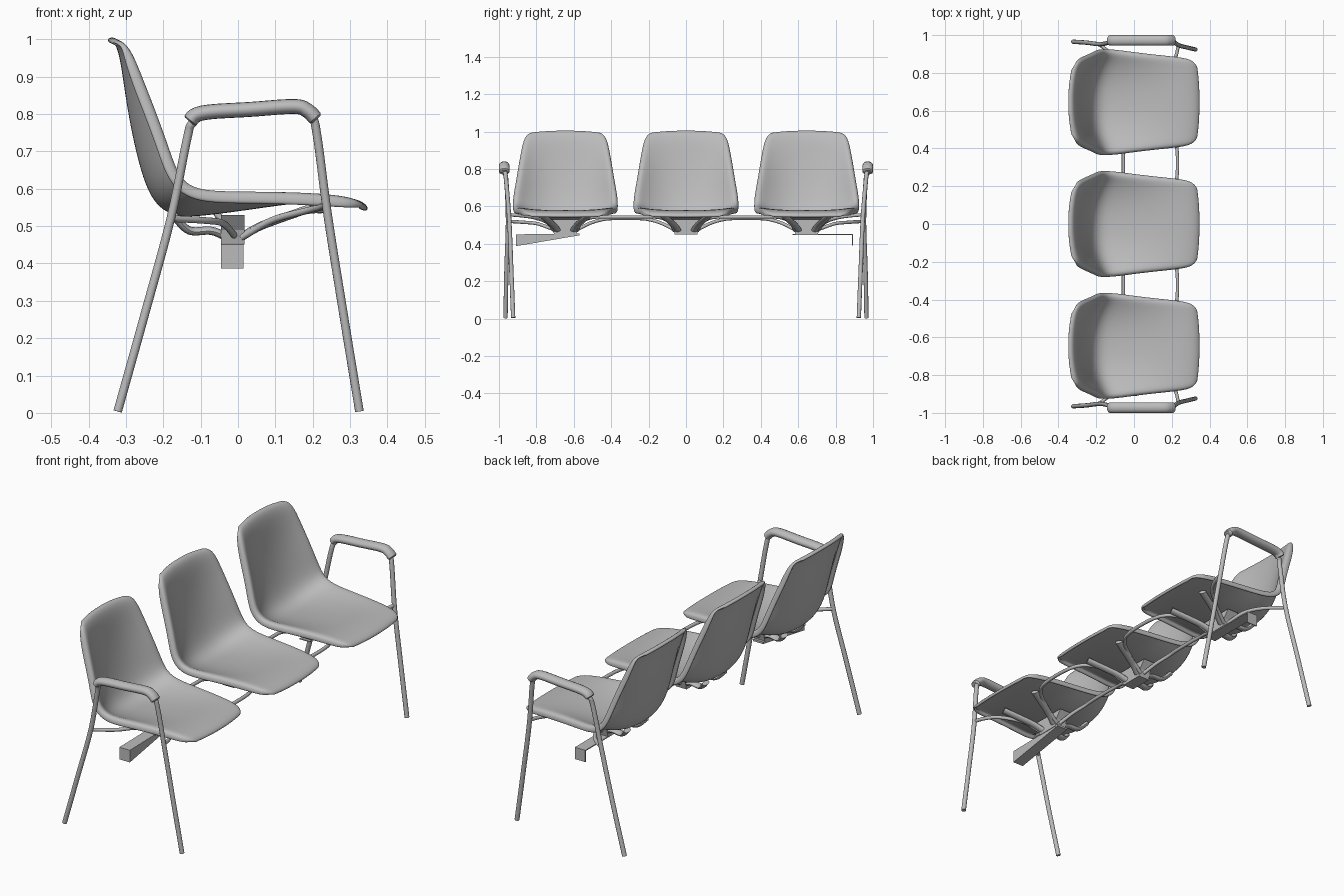
import bpy, bmesh, math
from mathutils import Vector

if "Cube" in bpy.data.objects:
    bpy.data.objects.remove(bpy.data.objects["Cube"])

grey = bpy.data.materials.new("plain grey")
grey.diffuse_color = (0.5, 0.5, 0.5, 1)
grey.use_nodes = True
grey.node_tree.nodes["Principled BSDF"].inputs["Base Color"].default_value = grey.diffuse_color


def finish(ob, angle=40):
    ob.data.materials.clear()
    ob.data.materials.append(grey)
    bpy.ops.object.select_all(action='DESELECT')
    ob.select_set(True)
    bpy.context.view_layer.objects.active = ob
    bpy.ops.object.shade_smooth_by_angle(angle=math.radians(angle))
    return ob


def mesh_object(name, verts, faces):
    me = bpy.data.meshes.new(name)
    me.from_pydata(verts, [], faces)
    ob = bpy.data.objects.new(name, me)
    bpy.context.collection.objects.link(ob)
    return ob


def smooth_path(pts, n=6):
    """Catmull-Rom points through the given path."""
    p = [Vector(q) for q in pts]
    p = [2 * p[0] - p[1]] + p + [2 * p[-1] - p[-2]]
    out = []
    for i in range(1, len(p) - 2):
        a, b, c, d = p[i - 1:i + 3]
        for k in range(n):
            t = k / n
            out.append(0.5 * (2 * b + (c - a) * t + (2 * a - 5 * b + 4 * c - d) * t ** 2
                              + (3 * b - a - 3 * c + d) * t ** 3))
    return out + [p[-2]]


def tube(name, pts, r, wide=None, sides=12, round_ends=False):
    """Sweep a circle, or an ellipse of half width wide, along a path."""
    path = smooth_path(pts)
    wide = wide or r
    n = len(path)
    verts, faces = [], []
    for i, p in enumerate(path):
        t = (path[min(i + 1, n - 1)] - path[max(i - 1, 0)]).normalized()
        ref = Vector((0, 1, 0)) if abs(t.y) < 0.8 else Vector((0, 0, 1))
        if i == 0:
            side = (ref - t * ref.dot(t)).normalized()
        else:
            side = (side - t * side.dot(t)).normalized()
        up = t.cross(side)
        s = 0.75 if round_ends and i in (0, n - 1) else 1
        for k in range(sides):
            a = 2 * math.pi * k / sides
            verts.append(p + side * math.cos(a) * wide * s + up * math.sin(a) * r * s)
    for i in range(n - 1):
        for k in range(sides):
            k2 = (k + 1) % sides
            faces.append((i * sides + k, i * sides + k2, (i + 1) * sides + k2, (i + 1) * sides + k))
    faces += [tuple(range(sides))[::-1], tuple(range((n - 1) * sides, n * sides))]
    return finish(mesh_object(name, verts, faces))


def prism(name, x0, x1, outline):
    """Extrude a (y, z) outline along x."""
    n = len(outline)
    verts = [(x, y, z) for x in (x0, x1) for y, z in outline]
    faces = [tuple(range(n))[::-1], tuple(range(n, 2 * n))]
    faces += [(k, (k + 1) % n, n + (k + 1) % n, n + k) for k in range(n)]
    ob = mesh_object(name, verts, faces)
    bm = bmesh.new()
    bm.from_mesh(ob.data)
    bmesh.ops.recalc_face_normals(bm, faces=bm.faces)
    bm.to_mesh(ob.data)
    bm.free()
    return finish(ob, 20)


# Seat stations from front lip to top of back: centre x, z, edge x, z, half width
STATIONS = [
    (.343, .538, .333, .540, .175), (.350, .550, .340, .552, .190),
    (.335, .565, .325, .567, .212), (.300, .577, .295, .579, .230),
    (.220, .582, .220, .589, .241), (.100, .568, .100, .594, .253),
    (.000, .553, .000, .595, .265), (-.100, .540, -.070, .597, .275),
    (-.160, .537, -.115, .605, .280), (-.205, .558, -.145, .625, .281),
    (-.235, .610, -.165, .660, .279), (-.260, .700, -.190, .735, .265),
    (-.280, .800, -.220, .815, .252), (-.292, .880, -.248, .885, .240),
    (-.302, .950, -.272, .945, .228), (-.315, .992, -.292, .980, .215),
    (-.332, 1.007, -.312, .997, .195), (-.350, 1.003, -.337, .996, .165)]


def seat(cy):
    # columns: fraction of half width, outward roll of the rim
    half = [(.2, 0), (.4, 0), (.6, 0), (.78, 0), (.91, 0), (.98, .006), (1, .02), (1, .035)]
    cols = [(-u, o) for u, o in half[::-1]] + [(0, 0)] + half
    verts, faces = [], []
    n, m = len(STATIONS), len(cols)
    for i, (cx, cz, ex, ez, hw) in enumerate(STATIONS):
        a, b = STATIONS[max(i - 1, 0)], STATIONS[min(i + 1, n - 1)]
        t = Vector((b[2] - a[2], b[3] - a[3])).normalized()
        fade = min(1, 0.15 + 0.25 * min(i, n - 1 - i))
        for u, o in cols:
            w = min(1, abs(u) / .91) ** 2.4
            verts.append((cx + (ex - cx) * w - t.y * o * fade, cy + u * hw,
                          cz + (ez - cz) * w + t.x * o * fade))
    for i in range(n - 1):
        for j in range(m - 1):
            k = i * m + j
            faces.append((k, k + 1, k + m + 1, k + m))
    ob = mesh_object("seat_shell", verts, faces)
    sol = ob.modifiers.new("thickness", 'SOLIDIFY')
    sol.thickness = 0.014
    sol.offset = -1
    sub = ob.modifiers.new("smooth", 'SUBSURF')
    sub.levels = sub.render_levels = 2
    finish(ob, 60)


SPACING = 0.645
for k in (-1, 0, 1):
    cy = k * SPACING
    seat(cy)
    # hub under the seat
    prism("seat_hub", -.045, .018, [(cy - .06, .45), (cy + .06, .45), (cy + .07, .49),
                                    (cy + .10, .53), (cy - .10, .53), (cy - .07, .49)])
    for s in (-1, 1):
        tube("front_arm", [(0, cy + s * .04, .465), (.05, cy + s * .06, .495),
                           (.10, cy + s * .08, .515), (.20, cy + s * .12, .55)], .011, .02)
        tube("rear_arm", [(-.02, cy + s * .04, .465), (-.07, cy + s * .05, .487),
                          (-.13, cy + s * .06, .488), (-.17, cy + s * .08, .525)], .011, .02)

# Rails that join neighbouring seats
for g in (-.5, .5):
    gy = g * SPACING
    for name, pts in (
            ("front_rail", [(.01, .26, .47), (.09, .235, .515), (.18, .18, .54), (.225, .09, .543)]),
            ("rear_rail", [(-.01, .26, .475), (-.035, .19, .51), (-.055, .12, .53), (-.056, .06, .535)])):
        loop = [(x, gy - y, z) for x, y, z in pts] + [(x, gy + y, z) for x, y, z in pts[::-1]]
        tube(name, loop, .009)

for s in (-1, 1):
    cy = s * SPACING
    # Rails from the outer seats to the legs
    tube("front_end_rail", [(.01, cy + s * .06, .47), (.09, cy + s * .10, .515),
                            (.18, cy + s * .17, .54), (.22, cy + s * .24, .55),
                            (.235, s * .945, .555)], .009)
    tube("rear_end_rail", [(-.01, cy + s * .06, .475), (-.04, cy + s * .15, .507),
                           (-.09, cy + s * .23, .515), (-.18, s * .948, .52)], .009)
    # Legs and arm hoop in one bent tube
    tube("leg_hoop", [(-.322, s * .965, .004), (-.25, s * .96, .262), (-.18, s * .952, .52),
                      (-.137, s * .96, .73), (-.122, s * .968, .775), (-.08, s * .972, .80),
                      (.03, s * .972, .808), (.15, s * .972, .815), (.197, s * .968, .79),
                      (.212, s * .962, .74), (.24, s * .945, .53), (.283, s * .934, .26),
                      (.325, s * .924, .004)], .0115)
    # Armrest pad
    tube("armrest_pad", [(-.130, s * .972, .780), (-.113, s * .972, .797), (-.07, s * .972, .806),
                         (.03, s * .972, .812), (.15, s * .972, .820), (.187, s * .972, .808),
                         (.210, s * .972, .785)], .020, .028, 16, True)

# Tapered beam at one end, folded plate at the other
prism("beam_stub", -.045, .015, [(-.91, .387), (-.91, .45), (-.57, .455), (-.57, .445)])
prism("folded_plate", -.045, .015, [(.57, .446), (.57, .451), (.892, .451), (.892, .39),
                                    (.887, .39), (.887, .446)])
